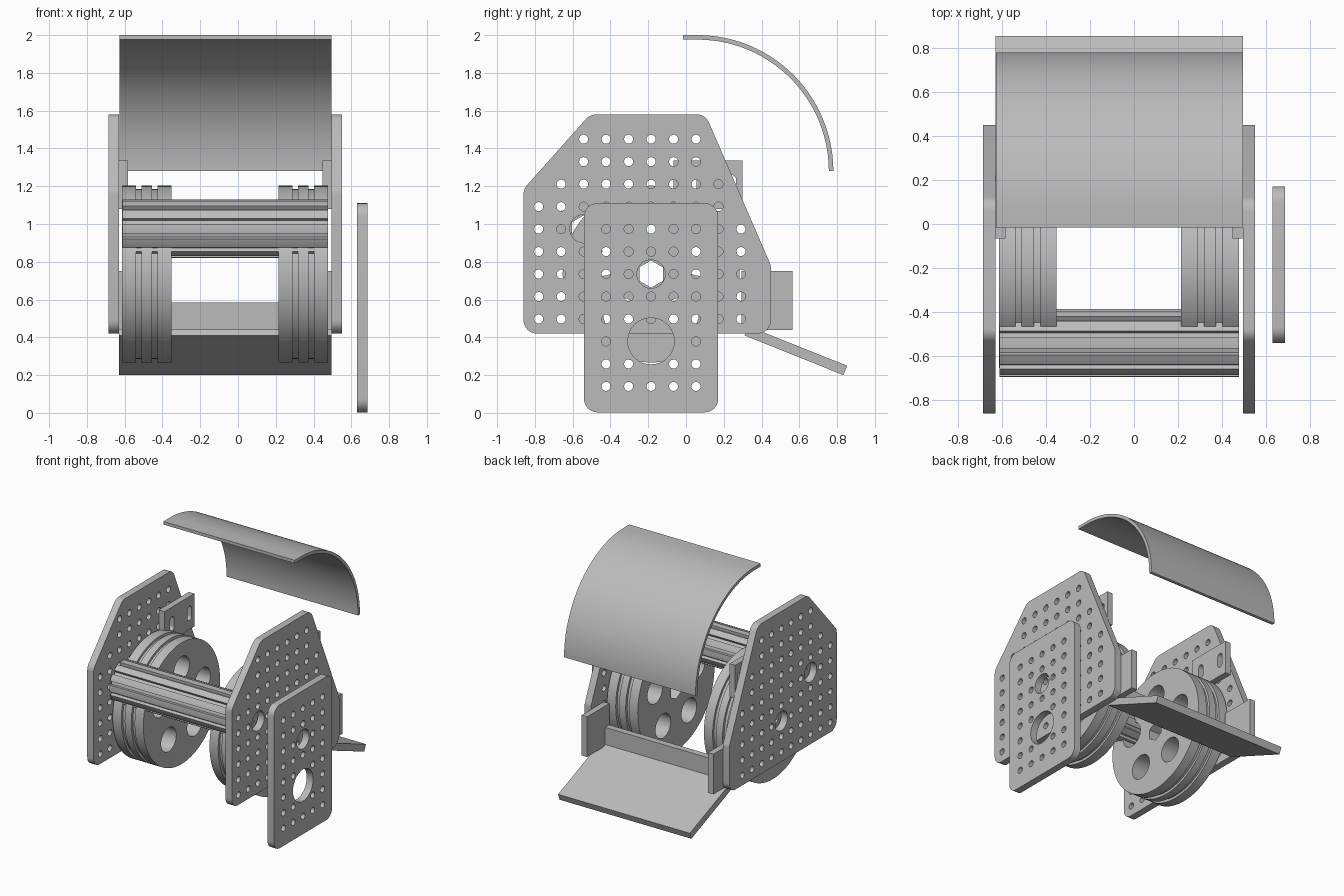
import bpy, bmesh, math
from mathutils import Vector, Matrix

if "Cube" in bpy.data.objects:
    bpy.data.objects.remove(bpy.data.objects["Cube"])

grey = bpy.data.materials.new("plain grey")
grey.use_nodes = True
grey.diffuse_color = (0.5, 0.5, 0.5, 1)
grey.node_tree.nodes["Principled BSDF"].inputs["Base Color"].default_value = (0.5, 0.5, 0.5, 1)

LEFT, RIGHT = 0.495, -0.63        # inner faces of the two side plates
MID = (LEFT + RIGHT) / 2
AXLE = (-0.185, 0.735)
ROLLER = (-0.54, 0.975)
STEP = 0.119
SIDE_AXES = Matrix(((0, 0, 1, 0), (1, 0, 0, 0), (0, 1, 0, 0), (0, 0, 0, 1)))


def ring(centre, r, n=32, start=0.0):
    return [(centre[0] + r * math.cos(start + math.tau * i / n),
             centre[1] + r * math.sin(start + math.tau * i / n)) for i in range(n)]


def hexagon(centre):
    return ring(centre, 0.072, 6, math.pi / 2)


def box(y0, y1, z0, z1):
    return [(y0, z0), (y1, z0), (y1, z1), (y0, z1)]


def rounded(points, r, n=6):
    """Fillet every corner of a convex outline."""
    out, pts = [], [Vector(p) for p in points]
    for i, p in enumerate(pts):
        a = (pts[i - 1] - p).normalized()
        b = (pts[(i + 1) % len(pts)] - p).normalized()
        half = a.angle(b) / 2
        c = p + (a + b).normalized() * r / math.sin(half)
        s = p + a * r / math.tan(half) - c
        e = p + b * r / math.tan(half) - c
        out += [tuple(c + s.lerp(e, k / n).normalized() * r) for k in range(n + 1)]
    return out


def finish(name, bm):
    bmesh.ops.remove_doubles(bm, verts=bm.verts, dist=0.0002)
    bmesh.ops.recalc_face_normals(bm, faces=bm.faces)
    mesh = bpy.data.meshes.new(name)
    bm.to_mesh(mesh)
    bm.free()
    mesh.materials.clear()
    mesh.materials.append(grey)
    ob = bpy.data.objects.new(name, mesh)
    bpy.context.collection.objects.link(ob)
    return ob


def smooth(ob):
    bpy.ops.object.select_all(action='DESELECT')
    ob.select_set(True)
    bpy.context.view_layer.objects.active = ob
    bpy.ops.object.shade_smooth_by_angle(angle=math.radians(25))


def slab(name, x0, x1, loops):
    """Extrude side-view outlines (later loops inside the first are holes) from x0 to x1."""
    curve = bpy.data.curves.new(name, 'CURVE')
    curve.dimensions, curve.fill_mode = '2D', 'BOTH'
    curve.extrude = (x1 - x0) / 2
    for loop in loops:
        spline = curve.splines.new('POLY')
        spline.points.add(len(loop) - 1)
        for pt, (y, z) in zip(spline.points, loop):
            pt.co = (y, z, 0, 1)
        spline.use_cyclic_u = True
    temp = bpy.data.objects.new(name + "_outline", curve)
    bpy.context.collection.objects.link(temp)
    bpy.context.view_layer.update()
    mesh = temp.evaluated_get(bpy.context.evaluated_depsgraph_get()).to_mesh()
    bm = bmesh.new()
    bm.from_mesh(mesh)
    bpy.data.objects.remove(temp)
    bpy.data.curves.remove(curve)
    bm.transform(Matrix.Translation(((x0 + x1) / 2, 0, 0)) @ SIDE_AXES)
    ob = finish(name, bm)
    smooth(ob)
    return ob


def hole_grid(rows, big):
    """Small holes on the common grid, skipping those that touch a big hole."""
    holes = [ring(c, r) for c, r in big]
    for row, (first, last) in rows.items():
        for col in range(first, last + 1):
            p = (AXLE[0] + col * STEP, AXLE[1] + row * STEP)
            if all(math.dist(p, c) > r + 0.026 for c, r in big):
                holes.append(ring(p, 0.024, 16))
    return holes


# Side plates
plate = rounded([(-0.86, 0.42), (0.45, 0.42), (0.45, 0.78), (0.103, 1.58),
                 (-0.508, 1.58), (-0.86, 1.185)], 0.07)
rows = {r: (-5, 4) for r in range(-2, 3)}
rows.update({3: (-5, 3), 4: (-4, 3), 5: (-3, 2), 6: (-3, 2)})
plate_holes = hole_grid(rows, [(AXLE, 0.075), (ROLLER, 0.075)])
slab("left_side_plate", LEFT, LEFT + 0.055, [plate] + plate_holes)
slab("right_side_plate", RIGHT - 0.055, RIGHT, [plate] + plate_holes)

# Separate outer plate on the left
outer_holes = hole_grid({r: (-2, 2) for r in range(-5, 3)},
                        [(AXLE, 0.075), ((AXLE[0], 0.38), 0.123)])
slab("outer_plate", 0.63, 0.685, [rounded(box(-0.54, 0.17, 0.003, 1.11), 0.07)] + outer_holes)

# Grooved wheels with hexagonal bore and five round openings
R, G = 0.468, 0.449
profile = [(-0.131, 0), (-0.131, R), (-0.057, R), (-0.057, G), (-0.028, G), (-0.028, R),
           (0.028, R), (0.028, G), (0.057, G), (0.057, R), (0.131, R), (0.131, 0)]
openings = [hexagon(AXLE)]
for i in range(5):
    a = math.pi / 2 + math.tau * i / 5
    openings.append(ring((AXLE[0] + 0.27 * math.cos(a), AXLE[1] + 0.27 * math.sin(a)), 0.093))
for name, x in (("left_wheel", 0.345), ("right_wheel", -0.482)):
    bm = bmesh.new()
    verts = [bm.verts.new((x + dx, AXLE[0], AXLE[1] + r)) for dx, r in profile]
    edges = [bm.edges.new(pair) for pair in zip(verts, verts[1:])]
    bmesh.ops.spin(bm, geom=verts + edges, cent=(x, *AXLE), axis=(1, 0, 0),
                   angle=math.tau, steps=80)
    wheel = finish(name, bm)
    cutter = slab(name + "_cutter", x - 0.3, x + 0.3, openings)
    cutter.hide_render = True
    mod = wheel.modifiers.new("openings", 'BOOLEAN')
    mod.operation, mod.solver, mod.object = 'DIFFERENCE', 'EXACT', cutter
    bpy.context.view_layer.objects.active = wheel
    bpy.ops.object.modifier_apply(modifier=mod.name)
    bpy.data.objects.remove(cutter)
    smooth(wheel)

# Fluted roller: twelve lands with narrow grooves
flutes = []
for i in range(12):
    for deg, r in ((-9.5, 0.155), (0, 0.155), (9.5, 0.155), (10.5, 0.133), (19.5, 0.133)):
        a = math.radians(30 * i + deg)
        flutes.append((ROLLER[0] + r * math.cos(a), ROLLER[1] + r * math.sin(a)))
slab("fluted_roller", -0.612, 0.477, [flutes, hexagon(ROLLER)])

# Upper slotted brackets and lower blocks on the inner faces of the plates
slots = [rounded(box(y - 0.025, y + 0.025, 1.15, 1.26), 0.0249) for y in (0.03, 0.24)]
for side, x0 in (("left", LEFT - 0.047), ("right", RIGHT)):
    slab(side + "_upper_bracket", x0, x0 + 0.047, [box(-0.065, 0.3, 1.08, 1.335)] + slots)
    slab(side + "_lower_block", x0, x0 + 0.047, [box(0.295, 0.565, 0.44, 0.75)])

# Cross plank and sloping ramp
slab("cross_plank", RIGHT, LEFT, [box(0.295, 0.345, 0.44, 0.585)])
slab("ramp", RIGHT, LEFT, [[(0.31, 0.41), (0.833, 0.2), (0.853, 0.25), (0.33, 0.458)]])

# Curved hood
def arc(r):
    return [(0.06 + r * math.sin(t * math.pi / 80), 1.28 + r * math.cos(t * math.pi / 80))
            for t in range(41)]
slab("curved_hood", RIGHT + 0.003, LEFT,
     [[(-0.015, 2.0)] + arc(0.72) + arc(0.696)[::-1] + [(-0.015, 1.976)]])
